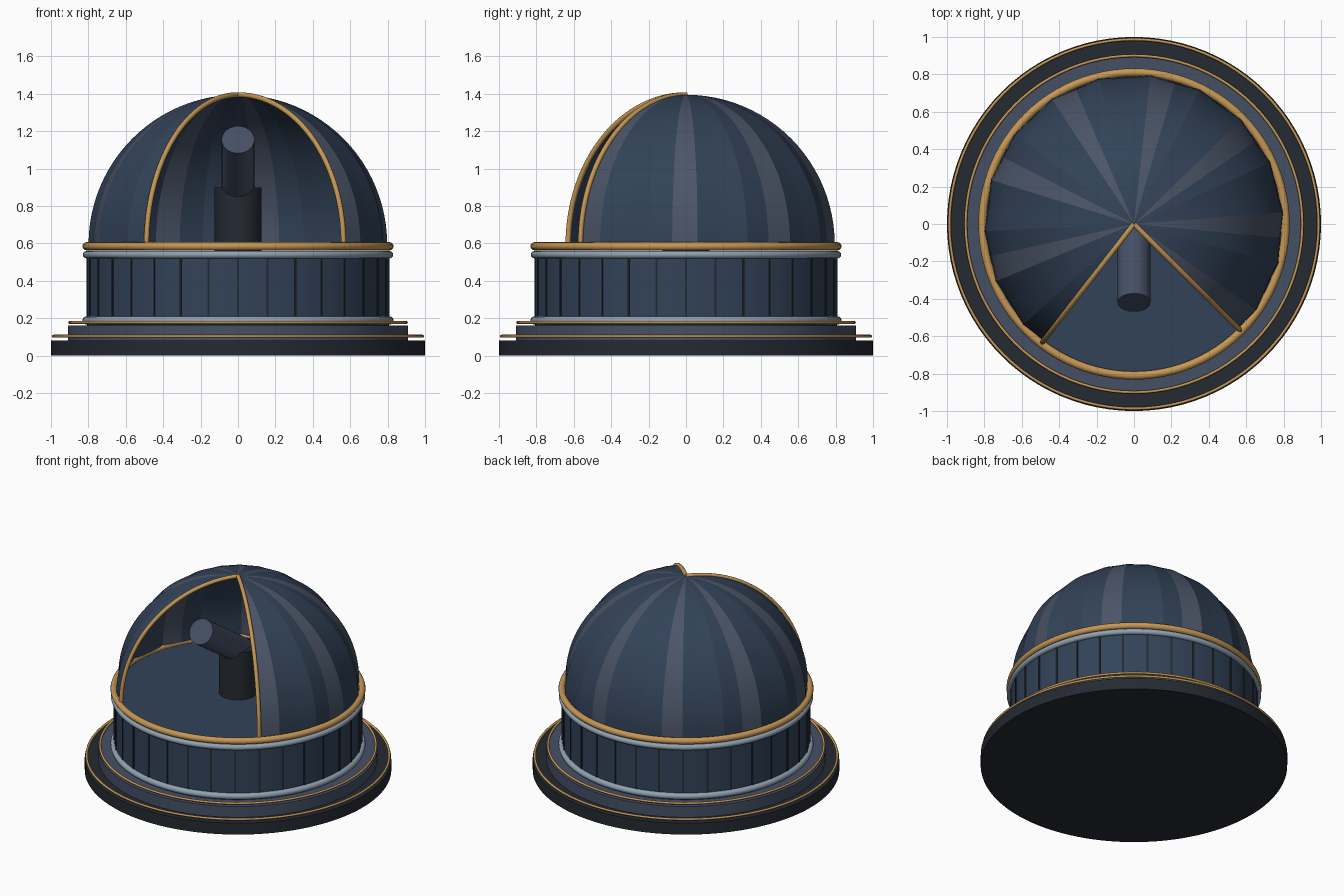
import bpy, bmesh
from math import sin, cos, pi, radians

if "Cube" in bpy.data.objects:
    bpy.data.objects.remove(bpy.data.objects["Cube"])

def mat(name, r, g, b):
    m = bpy.data.materials.new(name)
    m.diffuse_color = (r, g, b, 1)
    m.use_nodes = True
    m.node_tree.nodes["Principled BSDF"].inputs["Base Color"].default_value = m.diffuse_color
    return m

DARK = mat("dark", .018, .023, .032)
SLATE = mat("slate", .06, .08, .13)
NAVY = mat("navy", .032, .055, .098)
PANEL = mat("light_panel", .07, .09, .135)
STEEL = mat("steel", .28, .36, .44)
GOLD = mat("gold", .56, .31, .09)

def finish(o, name, m):
    o.name = name
    o.data.materials.append(m)
    bpy.ops.object.shade_smooth_by_angle(angle=radians(35))
    return o

def cyl(name, r, z0, z1, m, n=96):
    bpy.ops.mesh.primitive_cylinder_add(vertices=n, radius=r, depth=z1 - z0, location=(0, 0, (z0 + z1) / 2))
    return finish(bpy.context.object, name, m)

def ring(name, R, r, z, m):
    bpy.ops.mesh.primitive_torus_add(major_segments=96, minor_segments=12, major_radius=R,
                                     minor_radius=r, location=(0, 0, z))
    return finish(bpy.context.object, name, m)

# stepped base and drum
cyl("base_plinth", 1.0, 0, .082, DARK)
cyl("base_step", .91, .08, .16, SLATE)
cyl("drum_wall", .806, .155, .56, NAVY)
ring("plinth_trim", .987, .008, .104, GOLD)
ring("step_trim", .9, .008, .178, GOLD)
ring("drum_lower_band", .81, .022, .188, STEEL)
ring("drum_upper_band", .81, .02, .54, STEEL)
ring("dome_track", .81, .022, .585, GOLD)

# thin seams around the drum
for i in range(32):
    a = 2 * pi * i / 32
    bpy.ops.mesh.primitive_cube_add(size=1, location=(.805 * cos(a), .805 * sin(a), .365), rotation=(0, 0, a))
    o = bpy.context.object
    o.scale = (.012, .012, .34)
    finish(o, f"drum_seam_{i}", DARK)

# pleated dome with an open wedge at the front
START, SWEEP, N, ROWS, CZ = radians(-45), radians(277.2), 28, 24, .595

def edge_point(i, t):
    a = START + SWEEP * i / N
    r = .80 if i % 2 else .785
    return (r * cos(t) * cos(a), r * cos(t) * sin(a), CZ + .80 * sin(t))

bm = bmesh.new()
for i in range(N):
    grid = [[bm.verts.new(edge_point(j, pi / 2 * k / ROWS)) for j in (i, i + 1)] for k in range(ROWS)]
    pole = bm.verts.new((0, 0, CZ + .80))
    faces = [bm.faces.new((p[0], p[1], q[1], q[0])) for p, q in zip(grid, grid[1:])]
    faces.append(bm.faces.new((grid[-1][0], grid[-1][1], pole)))
    for f in faces:
        f.smooth = True
        f.material_index = 1 if i % 4 == 0 else 0
me = bpy.data.meshes.new("dome_shell")
bm.to_mesh(me)
bm.free()
me.materials.append(NAVY)
me.materials.append(PANEL)
dome = bpy.data.objects.new("dome_shell", me)
bpy.context.collection.objects.link(dome)

# gold arches along both edges of the opening
for name, a in (("right_arch", START), ("left_arch", START + SWEEP)):
    cu = bpy.data.curves.new(name, 'CURVE')
    cu.dimensions = '3D'
    cu.bevel_depth = .014
    cu.bevel_resolution = 3
    cu.use_fill_caps = True
    s = cu.splines.new('POLY')
    s.points.add(32)
    for k, p in enumerate(s.points):
        t = pi / 2 * k / 32
        p.co = (.798 * cos(t) * cos(a), .798 * cos(t) * sin(a), CZ + .80 * sin(t), 1)
    cu.materials.append(GOLD)
    bpy.context.collection.objects.link(bpy.data.objects.new(name, cu))

# telescope: pier and tilted tube
cyl("telescope_pier", .125, .55, .9, DARK, 48)
tilt, length = radians(34), .63
tube = cyl("telescope_tube", .0875, -length / 2, length / 2, SLATE, 48)
tube.rotation_euler = (pi / 2 - tilt, 0, 0)
tube.location = (0, -.42 + cos(tilt) * length / 2, 1.155 - sin(tilt) * length / 2)
